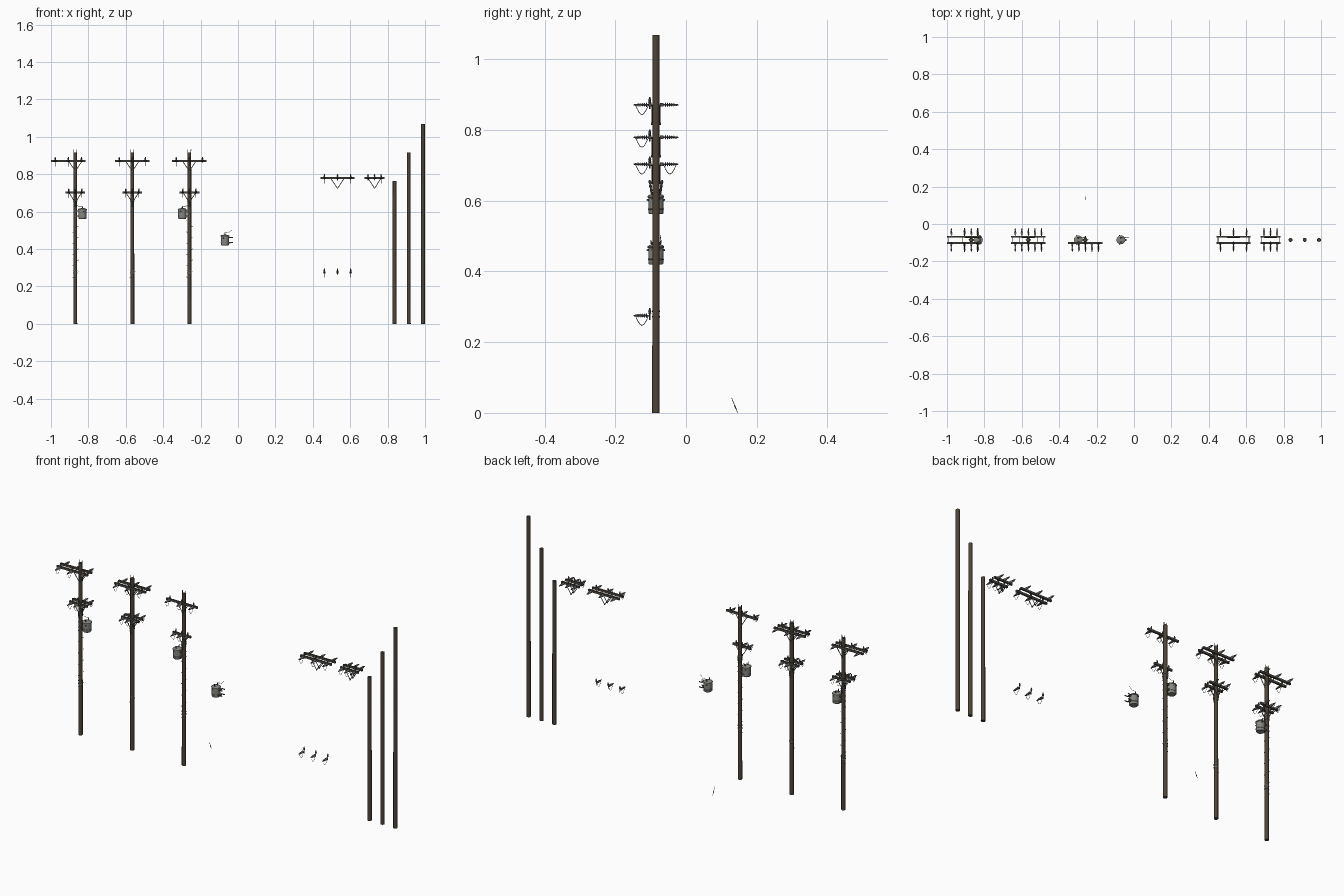
import bpy, bmesh, math
from mathutils import Vector, Matrix

if "Cube" in bpy.data.objects:
    bpy.data.objects.remove(bpy.data.objects["Cube"])

Y = -0.085  # row of poles


def mat(name, c):
    m = bpy.data.materials.new(name)
    m.diffuse_color = (*c, 1)
    m.use_nodes = True
    m.node_tree.nodes["Principled BSDF"].inputs["Base Color"].default_value = m.diffuse_color
    return m


WOOD = mat("dark wood", (0.074, 0.057, 0.039))
ARM = mat("arm wood", (0.085, 0.074, 0.060))
STEEL = mat("dark steel", (0.14, 0.14, 0.132))
CERAMIC = mat("dark ceramic", (0.10, 0.105, 0.10))
TANK = mat("tank grey", (0.24, 0.24, 0.22))
WIRE = mat("dark wire", (0.10, 0.10, 0.096))


def lathe(bm, origin, axis, profile, n=8):
    """Revolve (distance, radius) pairs about an axis, capped at both ends."""
    q = Vector((0, 0, 1)).rotation_difference(Vector(axis).normalized())
    rings = []
    for d, r in profile:
        rings.append([bm.verts.new(Vector(origin) + q @ Vector(
            (r * math.cos(2 * math.pi * i / n), r * math.sin(2 * math.pi * i / n), d)))
            for i in range(n)])
    for a, b in zip(rings, rings[1:]):
        for i in range(n):
            j = (i + 1) % n
            bm.faces.new((a[i], a[j], b[j], b[i]))
    bm.faces.new(rings[0][::-1])
    bm.faces.new(rings[-1])


def tube(bm, p, q, r, n=6):
    p, q = Vector(p), Vector(q)
    lathe(bm, p, q - p, [(0, r), ((q - p).length, r)], n)


def box(bm, c, s):
    bmesh.ops.create_cube(bm, size=1, matrix=Matrix.Translation(c) @ Matrix.Diagonal((*s, 1)))


def path(bm, pts, r):
    for a, b in zip(pts, pts[1:]):
        tube(bm, a, b, r, 4)


def finish(bm, name, material, smooth=True):
    me = bpy.data.meshes.new(name)
    bm.to_mesh(me)
    bm.free()
    me.materials.append(material)
    ob = bpy.data.objects.new(name, me)
    bpy.context.collection.objects.link(ob)
    if smooth:
        bpy.ops.object.select_all(action='DESELECT')
        ob.select_set(True)
        bpy.context.view_layer.objects.active = ob
        bpy.ops.object.shade_smooth_by_angle(angle=math.radians(40))


def pole(name, x, h):
    bm = bmesh.new()
    lathe(bm, (x, Y, 0), (0, 0, 1), [(0, 0.0108), (0.006, 0.0105), (h, 0.0100)], 12)
    finish(bm, name, WOOD)


def insulators(name, xs, z, sides, jumpers):
    """Dead-end disc strings along y, a pin insulator and a drooping jumper wire."""
    bm, wires = bmesh.new(), bmesh.new()
    prof = [(0, 0.002)]
    for k in range(5):
        d = 0.004 + k * 0.006
        r = 0.0068 - 0.0004 * k
        prof += [(d, 0.0025), (d + 0.001, r), (d + 0.0025, r * 0.8), (d + 0.004, 0.0025)]
    prof += [(0.037, 0.003), (0.043, 0.001)]
    for x in xs:
        for s in sides:
            lathe(bm, (x, Y + s * 0.021, z), (0, s, 0), prof)
            if s in jumpers:
                path(wires, [(x, Y + s * (0.058 - 0.037 * t / 6),
                              z - 0.028 * math.sin(math.pi * t / 6)) for t in range(7)], 0.0009)
        lathe(bm, (x, Y - 0.0175, z - 0.012), (0, 0, 1),
              [(0, 0.0015), (0.017, 0.0015), (0.018, 0.0045), (0.023, 0.0035),
               (0.024, 0.0045), (0.029, 0.003), (0.034, 0.002)])
    finish(bm, name + "_insulators", CERAMIC)
    finish(wires, name + "_jumper_wires", WIRE)


def crossarm(name, x, z, half, pitch, sides, jumpers, brace_x=None):
    """Timber beams on the given sides, V braces at the pole, bolts and insulators."""
    beams, steel = bmesh.new(), bmesh.new()
    bx = x if brace_x is None else brace_x
    v = min(0.034, half * 0.62)
    for s in sides:
        y = Y + s * 0.0165
        box(beams, (x, y, z), (2 * half, 0.009, 0.0105))
        y = Y + s * 0.0115
        for d in (-1, 1):
            tube(steel, (bx + d * v, y, z - 0.003), (bx + d * 0.001, y, z - 0.053), 0.0018)
        lathe(steel, (bx, Y + s * 0.009, z - 0.053), (0, s, 0), [(0, 0.0035), (0.005, 0.0035)])
    if len(sides) == 2:
        for d in (-1, 1):
            tube(steel, (x + d * half * 0.9, Y - 0.022, z), (x + d * half * 0.9, Y + 0.022, z), 0.0015)
    finish(beams, name + "_beams", ARM, False)
    finish(steel, name + "_braces", STEEL)
    insulators(name, [x + k * pitch for k in (-1, 0, 1)], z, sides, jumpers)


def transformer(name, px, z, d):
    """Tank on side d of the pole axis px; z is the tank base."""
    tank, steel, bush = bmesh.new(), bmesh.new(), bmesh.new()
    cx = px + d * 0.038
    lathe(tank, (cx, Y, z), (0, 0, 1),
          [(0, 0.019), (0.003, 0.0215), (0.012, 0.0215), (0.013, 0.0225), (0.015, 0.0225),
           (0.016, 0.0215), (0.046, 0.0215), (0.047, 0.0235), (0.051, 0.0235),
           (0.055, 0.018), (0.057, 0.006)], 20)
    finish(tank, name + "_tank", TANK)
    # hanger brackets with clamps around the pole
    for h in (0.014, 0.042):
        box(steel, (px + d * 0.014, Y, z + h), (0.012, 0.012, 0.006))
        for s in (-1, 1):
            box(steel, (px + d * 0.004, Y + s * 0.0115, z + h), (0.02, 0.002, 0.005))
    finish(steel, name + "_brackets", STEEL, False)
    # bushings on the lid and sides, with a lead back to the pole
    for s in (-1, 1):
        lathe(bush, (cx, Y + s * 0.01, z + 0.052), (0, s * 0.3, 1),
              [(0, 0.003), (0.004, 0.004), (0.006, 0.0025), (0.009, 0.0035), (0.012, 0.002), (0.017, 0.001)])
        lathe(bush, (cx + d * 0.008, Y + s * 0.019, z + 0.04), (0, s, 0),
              [(0, 0.003), (0.004, 0.003), (0.007, 0.0015)])
    path(bush, [(cx, Y + 0.014, z + 0.067), (cx - d * 0.02, Y + 0.014, z + 0.066),
                (px, Y + 0.012, z + 0.083)], 0.0009)
    finish(bush, name + "_bushings", CERAMIC)


def pole_fittings(name, x, h, steps):
    """Top prongs, metal bands, climbing pegs and fuse tubes."""
    bm, fuse = bmesh.new(), bmesh.new()
    for d in (-1, 1):
        tube(bm, (x + d * 0.008, Y, h - 0.03), (x + d * 0.0085, Y, h + 0.014), 0.0016)
    for z in (0.27, 0.285, 0.655):
        lathe(bm, (x, Y, z), (0, 0, 1), [(0, 0.0118), (0.004, 0.0118)], 12)
    for k in range(steps):
        d = 1 if k % 2 else -1
        z = 0.25 + k * 0.03
        tube(bm, (x, Y, z), (x + d * 0.0155, Y, z), 0.0011)
        tube(bm, (x + d * 0.015, Y, z), (x + d * 0.015, Y, z + 0.003), 0.001)
    finish(bm, name + "_steps_and_bands", STEEL)
    for s in (-1, 1):
        lathe(fuse, (x, Y + s * 0.013, 0.625), (0, s * 0.15, 1),
              [(0, 0.002), (0.004, 0.004), (0.01, 0.0025), (0.016, 0.004), (0.022, 0.0025),
               (0.028, 0.004), (0.034, 0.002)])
    finish(fuse, name + "_fuses", CERAMIC)


# three assembled poles: name, x, upper arm offset, arm sides, climbing pegs
for name, x, off, sides, steps in (("left_pole", -0.87, -0.037, (-1, 1), 11),
                                   ("middle_pole", -0.565, 0, (-1, 1), 2),
                                   ("right_pole", -0.26, 0, (-1,), 11)):
    pole(name, x, 0.917)
    pole_fittings(name, x, 0.917, steps)
    crossarm(name + "_upper_arm", x + off, 0.871, 0.092, 0.07, sides, (-1,), x)
    crossarm(name + "_lower_arm", x, 0.703, 0.053, 0.035, sides, (-1, 1))

# pole transformers and a loose one
transformer("left_transformer", -0.87, 0.562, 1)
transformer("right_transformer", -0.26, 0.562, -1)
transformer("loose_transformer", -0.032, 0.42, -1)

# loose arms, insulators and bare poles
crossarm("loose_wide_arm", 0.532, 0.779, 0.092, 0.07, (-1, 1), (-1,))
crossarm("loose_narrow_arm", 0.73, 0.779, 0.053, 0.035, (-1, 1), (-1,))
insulators("loose", (0.462, 0.532, 0.602), 0.275, (-1,), (-1,))
for name, x, h in (("short_bare_pole", 0.837, 0.765), ("medium_bare_pole", 0.913, 0.917),
                   ("tall_bare_pole", 0.989, 1.068)):
    pole(name, x, h)

# loose ground rod behind the row
bm = bmesh.new()
tube(bm, (-0.26, 0.129, 0.042), (-0.26, 0.146, 0.0005), 0.001)
tube(bm, (-0.26, 0.137, 0.022), (-0.26, 0.141, 0.012), 0.002)
finish(bm, "ground_rod", STEEL)
